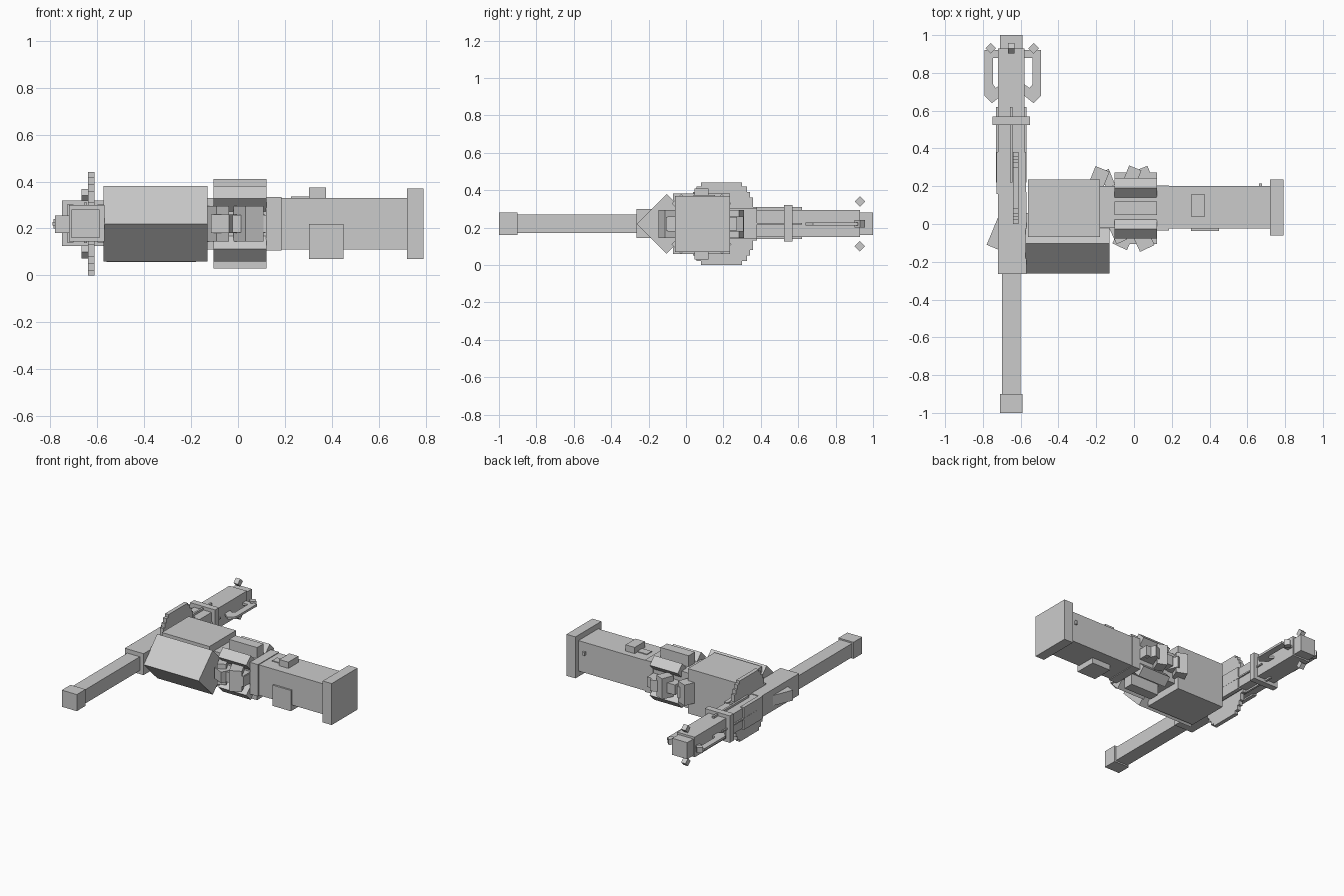
import bpy, bmesh, math
from mathutils import Matrix, Vector

grey = bpy.data.materials.new("plain grey")
grey.diffuse_color = (0.6, 0.6, 0.6, 1)


def finish(name, bm):
    me = bpy.data.meshes.new(name)
    bmesh.ops.recalc_face_normals(bm, faces=bm.faces)
    bm.to_mesh(me)
    bm.free()
    ob = bpy.data.objects.new(name, me)
    me.materials.append(grey)
    bpy.context.collection.objects.link(ob)
    return ob


def block(name, x, y, z, rot=0, axis='Z'):
    """Box from ranges, turned about its own centre."""
    bm = bmesh.new()
    bmesh.ops.create_cube(bm, size=1)
    size = [b - a for a, b in (x, y, z)]
    mid = Vector([(a + b) / 2 for a, b in (x, y, z)])
    m = Matrix.Translation(mid) @ Matrix.Rotation(math.radians(rot), 4, axis) @ Matrix.Diagonal((*size, 1))
    bmesh.ops.transform(bm, matrix=m, verts=bm.verts)
    return finish(name, bm)


def around(name, c, size, rot, axis='Z'):
    return block(name, *[(a - s / 2, a + s / 2) for a, s in zip(c, size)], rot, axis)


def slab(name, pts, z0, z1):
    """Flat outline in x and y, raised in z."""
    bm = bmesh.new()
    f = bm.faces.new([bm.verts.new((x, y, z0)) for x, y in pts])
    r = bmesh.ops.extrude_face_region(bm, geom=[f])
    bmesh.ops.translate(bm, vec=(0, 0, z1 - z0), verts=[v for v in r['geom'] if isinstance(v, bmesh.types.BMVert)])
    return finish(name, bm)


ZC = 0.22     # height of the main axis
BX = -0.65    # x of the long bar

# Long bar
block("front_rod", (-0.70, -0.60), (-0.91, -0.26), (0.17, 0.27))
block("front_rod_cap", (-0.71, -0.59), (-1.0, -0.90), (0.16, 0.28))
block("bar_body", (-0.72, -0.57), (-0.265, 0.17), (0.145, 0.30))
block("rear_bar", (-0.72, -0.58), (0.16, 0.93), (0.15, 0.295))
block("rear_bar_cap", (-0.71, -0.59), (0.92, 1.0), (0.16, 0.28))
block("bar_band", (-0.75, -0.55), (0.525, 0.57), (0.125, 0.32))
block("flat_fin", (-0.73, -0.57), (0.22, 0.62), (0.215, 0.225))
block("upright_fin", (-0.657, -0.643), (0.22, 0.62), (0.138, 0.31))
for s in (-1, 1):
    block("corner_rail", (BX + s * 0.065 - 0.014, BX + s * 0.065 + 0.014), (0.16, 0.38), (0.14, 0.302))
slab("side_fin", [(-0.78, -0.11), (-0.72, 0.035), (-0.66, 0.035), (-0.66, -0.135), (-0.72, -0.135)], 0.18, 0.255)

# Hooked brackets and turned studs near the rear end
for s in (-1, 1):
    hook = [(0.06, 0.92), (0.15, 0.92), (0.15, 0.68), (0.11, 0.64), (0.06, 0.68),
            (0.06, 0.74), (0.09, 0.72), (0.105, 0.74), (0.105, 0.88), (0.06, 0.88)]
    slab("hook_bracket", [(BX + 0.008 + s * a, b) for a, b in hook], 0.212, 0.228)
    around("side_stud", (BX + 0.005 + s * 0.113, 0.93, ZC), (0.04, 0.04, 0.04), 45)
    around("upright_stud", (BX, 0.93, ZC + s * 0.12), (0.035, 0.04, 0.04), 45, 'X')

# Stepped disc beside the bar
for hy, hz in ((0.11, 0.22), (0.135, 0.2), (0.152, 0.17), (0.168, 0.14), (0.19, 0.09)):
    block("stepped_disc", (-0.64, -0.612), (0.19 - hy, 0.19 + hy), (ZC - hz, ZC + hz))

# Main housing with a turned square prism in front
block("housing", (-0.56, -0.18), (-0.07, 0.235), (0.058, 0.382))
d = 0.16 * math.sqrt(2)
around("housing_wedge", (-0.352, -0.103, ZC), (0.444, d, d), 45, 'X')

# Core and ring of crossing bars
block("ring_core", (-0.19, 0.14), (-0.02, 0.20), (0.11, 0.33))
for i in range(4):
    around("ring_bar", (0.008, 0.083, ZC), (0.225, 0.073, 0.38), 45 * i, 'X')

# Tilted teeth on the two sides of the ring
for c, size, rot in (((0.045, -0.075, ZC), (0.085, 0.12, 0.15), 25),
                     ((-0.055, -0.075, ZC), (0.085, 0.10, 0.08), -25),
                     ((0.085, -0.06, ZC), (0.06, 0.08, 0.08), 0),
                     ((-0.09, -0.04, ZC), (0.06, 0.12, 0.15), 25),
                     ((-0.185, 0.245, ZC), (0.08, 0.10, 0.15), -22),
                     ((-0.14, 0.24, ZC), (0.05, 0.09, 0.08), 22),
                     ((-0.01, 0.255, ZC), (0.07, 0.09, 0.15), -22),
                     ((0.06, 0.255, ZC), (0.06, 0.09, 0.08), 22)):
    around("ring_tooth", c, size, rot)

# Handle with end plate and fittings
block("handle_collar", (0.12, 0.185), (-0.035, 0.205), (0.105, 0.335))
block("handle", (0.13, 0.73), (-0.025, 0.20), (0.11, 0.33))
block("handle_end", (0.72, 0.792), (-0.06, 0.235), (0.07, 0.37))
block("handle_pad", (0.302, 0.45), (-0.038, 0.115), (0.07, 0.22))
block("handle_bump", (0.302, 0.375), (0.04, 0.155), (0.32, 0.375))
block("handle_strip", (0.225, 0.31), (0.07, 0.125), (0.32, 0.336))
block("handle_stud", (0.662, 0.678), (0.19, 0.215), (0.24, 0.265))
